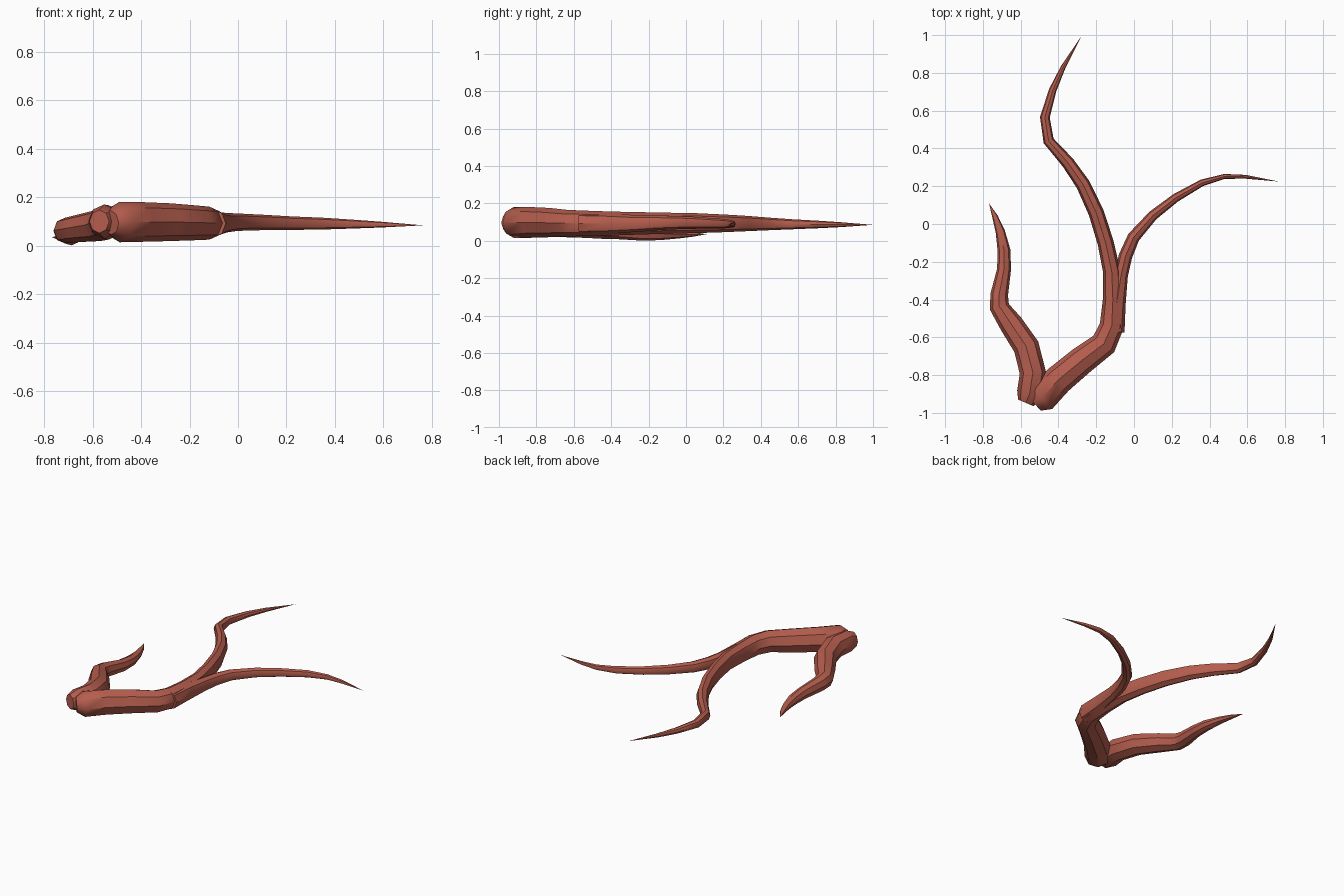
import bpy, bmesh, math
from mathutils import Vector

mat = bpy.data.materials.new("coral_red")
mat.diffuse_color = (0.46, 0.11, 0.075, 1)
SIDES = 8


def branch(name, rings, tip):
    """Tapered tube; each ring is x, y, z, half width, half height."""
    bm = bmesh.new()
    pts = [Vector(r[:3]) for r in rings] + [Vector(tip)]
    loops = []
    for i, (x, y, z, w, h) in enumerate(rings):
        ahead = (pts[i + 1] - pts[i]).normalized()
        back = (pts[i] - pts[i - 1]).normalized() if i else ahead
        tangent = (ahead + back).normalized()
        side = tangent.cross(Vector((0, 0, 1))).normalized()
        up = side.cross(tangent)
        loops.append([bm.verts.new(pts[i]
                      + side * w * math.cos(2 * math.pi * k / SIDES)
                      + up * h * math.sin(2 * math.pi * k / SIDES))
                      for k in range(SIDES)])
    end = bm.verts.new(tip)
    for k in range(SIDES):
        n = (k + 1) % SIDES
        for a, b in zip(loops, loops[1:]):
            bm.faces.new((a[k], a[n], b[n], b[k]))
        bm.faces.new((loops[-1][k], loops[-1][n], end))
    bm.faces.new(loops[0])
    bmesh.ops.recalc_face_normals(bm, faces=bm.faces[:])
    mesh = bpy.data.meshes.new(name)
    bm.to_mesh(mesh)
    bm.free()
    obj = bpy.data.objects.new(name, mesh)
    bpy.context.collection.objects.link(obj)
    mesh.materials.append(mat)
    bpy.ops.object.select_all(action='DESELECT')
    obj.select_set(True)
    bpy.context.view_layer.objects.active = obj
    bpy.ops.object.shade_smooth_by_angle(angle=math.radians(40))


# Thick stem bending into the longest branch
branch("main_stem", [
    (-0.525, -0.95, 0.095, 0.05, 0.05),
    (-0.49, -0.92, 0.097, 0.082, 0.083),
    (-0.40, -0.825, 0.098, 0.079, 0.082),
    (-0.28, -0.725, 0.097, 0.075, 0.078),
    (-0.16, -0.635, 0.094, 0.070, 0.071),
    (-0.118, -0.54, 0.093, 0.064, 0.068),
    (-0.112, -0.40, 0.092, 0.053, 0.064),
    (-0.118, -0.25, 0.093, 0.046, 0.060),
    (-0.15, -0.10, 0.094, 0.043, 0.056),
    (-0.20, 0.06, 0.094, 0.041, 0.053),
    (-0.27, 0.21, 0.093, 0.038, 0.047),
    (-0.35, 0.325, 0.092, 0.034, 0.041),
    (-0.452, 0.44, 0.090, 0.029, 0.034),
    (-0.472, 0.565, 0.088, 0.026, 0.027),
    (-0.43, 0.71, 0.087, 0.020, 0.020),
    (-0.375, 0.83, 0.086, 0.013, 0.013),
], (-0.275, 1.0, 0.085))

# Slender branch sweeping right
branch("right_branch", [
    (-0.105, -0.57, 0.092, 0.055, 0.060),
    (-0.092, -0.42, 0.092, 0.048, 0.055),
    (-0.068, -0.27, 0.092, 0.036, 0.045),
    (-0.045, -0.17, 0.095, 0.036, 0.040),
    (-0.002, -0.07, 0.097, 0.033, 0.036),
    (0.10, 0.045, 0.096, 0.027, 0.032),
    (0.22, 0.138, 0.093, 0.023, 0.028),
    (0.36, 0.218, 0.091, 0.018, 0.024),
    (0.48, 0.252, 0.089, 0.013, 0.018),
    (0.59, 0.25, 0.087, 0.010, 0.012),
], (0.765, 0.225, 0.084))

# Short wavy branch on the left, drooping to the ground
branch("left_branch", [
    (-0.573, -0.947, 0.100, 0.044, 0.048),
    (-0.553, -0.90, 0.100, 0.068, 0.070),
    (-0.535, -0.79, 0.096, 0.070, 0.071),
    (-0.57, -0.65, 0.085, 0.069, 0.066),
    (-0.65, -0.53, 0.073, 0.063, 0.058),
    (-0.712, -0.44, 0.063, 0.052, 0.053),
    (-0.714, -0.375, 0.057, 0.047, 0.048),
    (-0.688, -0.24, 0.041, 0.037, 0.040),
    (-0.688, -0.14, 0.036, 0.034, 0.033),
    (-0.708, -0.04, 0.034, 0.025, 0.022),
    (-0.736, 0.04, 0.034, 0.015, 0.012),
], (-0.768, 0.11, 0.035))
